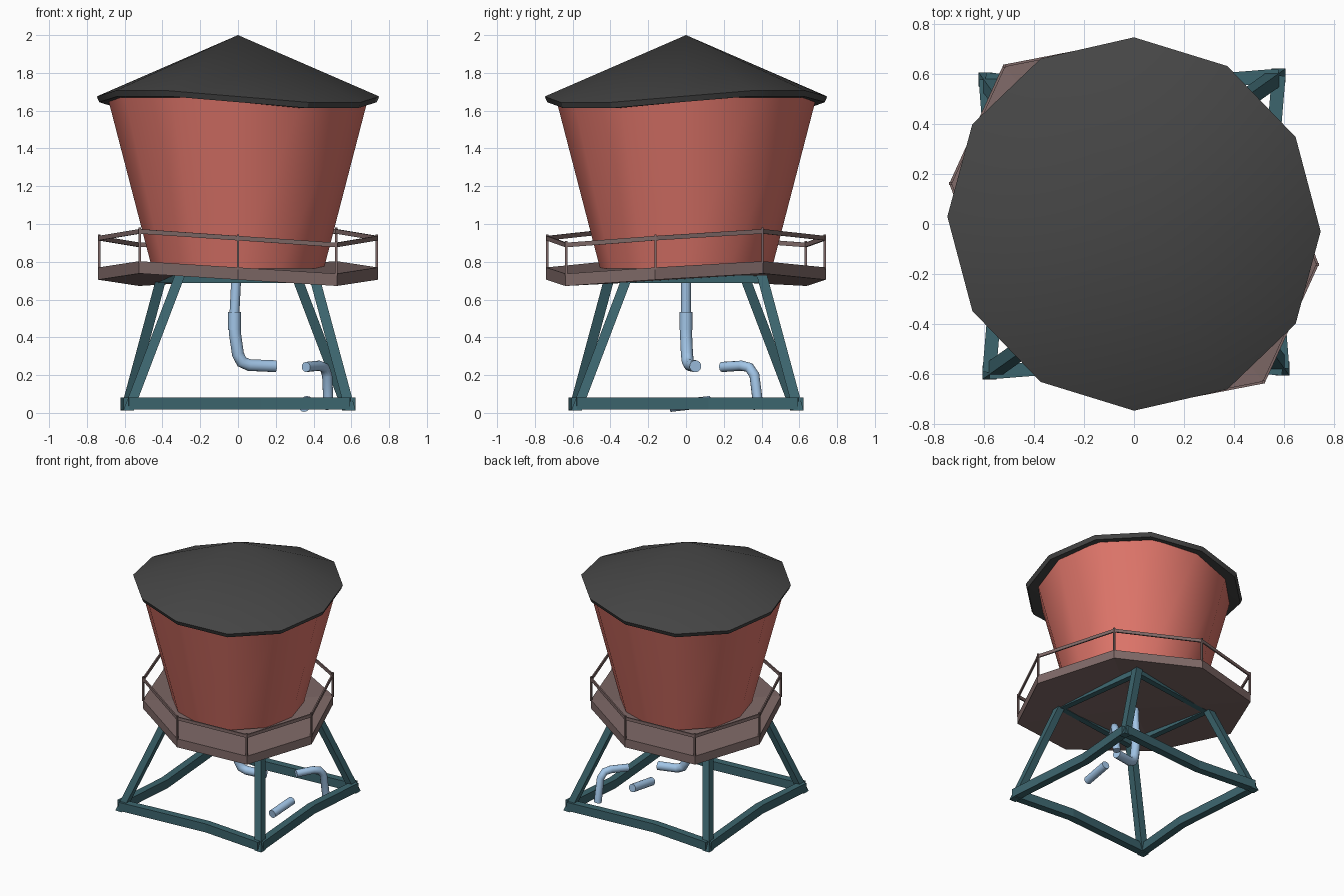
import bpy, bmesh
from math import sin, cos, pi, radians
from mathutils import Vector

if "Cube" in bpy.data.objects:
    bpy.data.objects.remove(bpy.data.objects["Cube"])


def material(name, rgb):
    m = bpy.data.materials.new(name)
    m.diffuse_color = (*rgb, 1)
    m.use_nodes = True
    m.node_tree.nodes["Principled BSDF"].inputs["Base Color"].default_value = m.diffuse_color
    return m


RED = material("tank_red", (0.74, 0.18, 0.145))
BLACK = material("roof_black", (0.06, 0.06, 0.06))
BROWN = material("deck_brown", (0.21, 0.14, 0.135))
TEAL = material("frame_teal", (0.045, 0.13, 0.155))
BLUE = material("pipe_blue", (0.36, 0.56, 0.80))


def finish(name, bm, mat, smooth=None):
    bmesh.ops.recalc_face_normals(bm, faces=bm.faces)
    me = bpy.data.meshes.new(name)
    bm.to_mesh(me)
    bm.free()
    ob = bpy.data.objects.new(name, me)
    bpy.context.collection.objects.link(ob)
    me.materials.append(mat)
    if smooth:
        bpy.ops.object.select_all(action='DESELECT')
        bpy.context.view_layer.objects.active = ob
        ob.select_set(True)
        bpy.ops.object.shade_smooth_by_angle(angle=radians(smooth))
    return ob


def loft(bm, rings, cap_start=True, cap_end=True):
    """Join rings of points with quads."""
    rows = [[bm.verts.new(p) for p in r] for r in rings]
    n = len(rows[0])
    for a, b in zip(rows, rows[1:]):
        for i in range(n):
            j = (i + 1) % n
            bm.faces.new((a[i], a[j], b[j], b[i]))
    if cap_start:
        bm.faces.new(rows[0])
    if cap_end:
        bm.faces.new(rows[-1])
    return rows


def section(p, a, b):
    p = Vector(p)
    return [p + a + b, p - a + b, p - a - b, p + a - b]


def bar(bm, pts, w, h, level=False):
    """Rectangular bar along points; level keeps the ends horizontal."""
    pts = [Vector(p) for p in pts]
    rings = []
    for i, p in enumerate(pts):
        d = (pts[min(i + 1, len(pts) - 1)] - pts[max(i - 1, 0)]).normalized()
        if level:
            a, b = Vector((w / 2, 0, 0)), Vector((0, h / 2, 0))
        else:
            a = d.cross(Vector((0, 0, 1)) if abs(d.z) < 0.9 else Vector((1, 0, 0))).normalized()
            b = a.cross(d) * h / 2
            a = a * w / 2
        rings.append(section(p, a, b))
    loft(bm, rings)


def turn(p, k):
    x, y, z = p
    for _ in range(k):
        x, y = -y, x
    return (x, y, z)


# tank: flared twelve-sided barrel, smooth shaded
bm = bmesh.new()
loft(bm, [[(r * cos(i * pi / 6), r * sin(i * pi / 6), z) for i in range(12)]
          for r, z in ((0.455, 0.765), (0.69, 1.67))])
finish("tank", bm, RED, 40)


# roof: shallow cone with a slightly warped rim
def rim(r, z):
    out = []
    for i in range(12):
        x, y = r * cos(i * pi / 6), r * sin(i * pi / 6)
        out.append((x, y - 0.04 * x, z + 0.036 * sin(i * pi / 3)))
    return out


bm = bmesh.new()
rows = loft(bm, [rim(0.67, 1.645), rim(0.735, 1.645), rim(0.748, 1.675)], cap_start=False, cap_end=False)
apex = bm.verts.new((0, 0, 2))
under = bm.verts.new((0, 0, 1.64))
for i in range(12):
    j = (i + 1) % 12
    bm.faces.new((rows[-1][i], rows[-1][j], apex))
    bm.faces.new((rows[0][j], rows[0][i], under))
finish("roof", bm, BLACK, 30)


# platform: skewed octagon deck with warped corners
def deck(i, r, z, warp):
    x, y = r * cos(i * pi / 4), r * sin(i * pi / 4)
    return Vector((x, y - 0.22 * x, z + warp * sin(i * pi / 2)))


bm = bmesh.new()
rows = loft(bm, [[deck(i, 0.74, z, 0.033) for i in range(8)] for z in (0.705, 0.77)], cap_start=False, cap_end=False)
for row, z in ((rows[0], 0.705), (rows[1], 0.77)):
    c = bm.verts.new((0, 0, z))
    for i in range(8):
        bm.faces.new((row[i], row[(i + 1) % 8], c))
finish("platform", bm, BROWN)

# railing: posts and one top rail
bm = bmesh.new()
for i in range(8):
    bar(bm, [deck(i, 0.735, 0.76, 0.033), deck(i, 0.735, 0.945, 0.036)], 0.012, 0.012, True)
    bar(bm, [deck(i, 0.735, 0.925, 0.036), deck(i + 1, 0.735, 0.925, 0.036)], 0.01, 0.024)
finish("railing", bm, BROWN)

# tower: legs, bent ground beams and top beams, repeated four times
FOOT, HEAD = (0.595, -0.58, 0.012), (0.40, -0.305, 0.735)
legs, base, top = bmesh.new(), bmesh.new(), bmesh.new()
for k in range(4):
    bar(legs, [turn(FOOT, k), turn(HEAD, k)], 0.055, 0.055, True)
    bar(base, [turn((0.595, -0.58, 0.05), k), turn((0.54, 0.12, 0.05), k), turn((0.58, 0.595, 0.05), k)], 0.055, 0.065)
    bar(top, [turn((*HEAD[:2], 0.71), k), turn((*HEAD[:2], 0.71), k + 1)], 0.045, 0.045)
finish("tower_legs", legs, TEAL)
finish("ground_beams", base, TEAL)
finish("top_beams", top, TEAL)


# pipes: bevelled paths
def pipe(name, pts, r):
    cu = bpy.data.curves.new(name, 'CURVE')
    cu.dimensions = '3D'
    cu.bevel_depth = r
    cu.bevel_resolution = 4
    cu.use_fill_caps = True
    sp = cu.splines.new('POLY')
    sp.points.add(len(pts) - 1)
    for q, p in zip(sp.points, pts):
        q.co = (*p, 1)
    ob = bpy.data.objects.new(name, cu)
    bpy.context.collection.objects.link(ob)
    cu.materials.append(BLUE)
    bpy.ops.object.select_all(action='DESELECT')
    bpy.context.view_layer.objects.active = ob
    ob.select_set(True)
    bpy.ops.object.convert(target='MESH')
    bpy.ops.object.shade_smooth_by_angle(angle=radians(50))


pipe("down_pipe", [(-0.008, 0, 0.74), (-0.02, 0, 0.5)], 0.026)
pipe("pipe_coupling", [(-0.018, 0, 0.535), (-0.018, 0, 0.44)], 0.034)
pipe("elbow_pipe", [(-0.018, 0, 0.46), (-0.016, 0, 0.42), (0.0, 0.005, 0.31),
                    (0.02, 0.01, 0.27), (0.06, 0.02, 0.253), (0.2, 0.05, 0.247)], 0.032)
pipe("outlet_pipe", [(0.36, 0.19, 0.243), (0.43, 0.295, 0.25), (0.457, 0.335, 0.24),
                     (0.472, 0.362, 0.2), (0.48, 0.385, 0.02)], 0.027)
pipe("fallen_pipe", [(0.35, -0.085, 0.035), (0.365, 0.13, 0.06)], 0.03)
